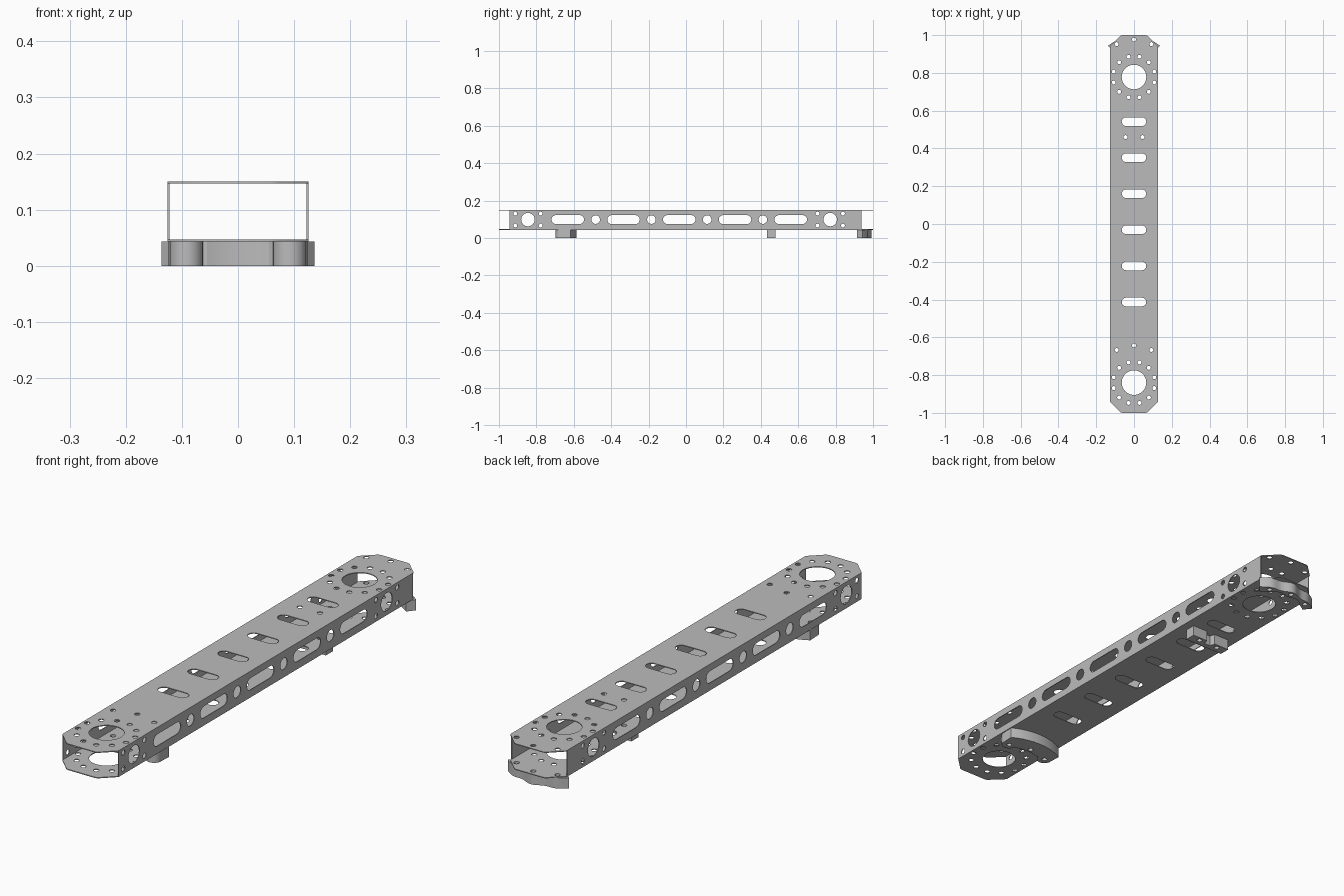
import bpy, bmesh
from math import sin, cos, radians, pi
from mathutils import Matrix

cube = bpy.data.objects.get("Cube")
if cube:
    bpy.data.objects.remove(cube, do_unlink=True)

metal = bpy.data.materials.new("grey metal")
metal.use_nodes = True
GREY = (0.5, 0.5, 0.5, 1)
metal.diffuse_color = GREY
metal.node_tree.nodes["Principled BSDF"].inputs["Base Color"].default_value = GREY

W, TOP, BASE, T = 0.126, 0.15, 0.0435, 0.0035   # half width, tube top, tube base, sheet
REAR, FRONT = 0.778, -0.84                      # centres of the large bores
BOLT = 0.0105


def circle(x, y, r, n=20):
    return [(x + r * cos(2 * pi * i / n), y + r * sin(2 * pi * i / n)) for i in range(n)]


def slot(x, y, half, r, n=10):
    """Stadium lying along local x."""
    pts = []
    for side, start in ((1, -pi / 2), (-1, pi / 2)):
        pts += [(x + side * (half - r) + r * cos(start + pi * i / n),
                 y + r * sin(start + pi * i / n)) for i in range(n + 1)]
    return pts


def sheet(name, loops, depth, matrix):
    """Extrude an outline with holes from local z = 0 to depth."""
    cu = bpy.data.curves.new(name, "CURVE")
    cu.dimensions, cu.fill_mode, cu.extrude = "2D", "BOTH", depth / 2
    for loop in loops:
        sp = cu.splines.new("POLY")
        sp.points.add(len(loop) - 1)
        for p, (x, y) in zip(sp.points, loop):
            p.co = (x, y, 0, 1)
        sp.use_cyclic_u = True
    tmp = bpy.data.objects.new(name + "_profile", cu)
    bpy.context.collection.objects.link(tmp)
    dg = bpy.context.evaluated_depsgraph_get()
    me = bpy.data.meshes.new_from_object(tmp.evaluated_get(dg))
    bpy.data.objects.remove(tmp, do_unlink=True)
    me.transform(matrix @ Matrix.Translation((0, 0, depth / 2)))
    bm = bmesh.new()
    bm.from_mesh(me)
    bmesh.ops.remove_doubles(bm, verts=bm.verts, dist=1e-5)
    bmesh.ops.recalc_face_normals(bm, faces=bm.faces)
    bm.to_mesh(me)
    bm.free()
    me.materials.clear()
    me.materials.append(metal)
    me.name = name
    ob = bpy.data.objects.new(name, me)
    bpy.context.collection.objects.link(ob)
    bpy.ops.object.select_all(action="DESELECT")
    ob.select_set(True)
    bpy.context.view_layer.objects.active = ob
    bpy.ops.object.shade_smooth_by_angle(angle=radians(30))
    return ob


def polar(cy, r, deg):
    return r * cos(radians(deg)), cy + r * sin(radians(deg))


# Top and bottom plates: chamfered ends, bores, bolt rings and slots
rear_bolts = [(-0.092, 0.952), (0, 0.976), (0.092, 0.952)]
front_bolts = [(-0.092, -0.667), (0, -0.643), (0.092, -0.667)]
mid_bolts = [(-0.045, 0.46), (0.045, 0.46)]
plate = [[(-W, -0.943), (-0.07, -0.997), (-0.06, -1), (0.06, -1), (0.07, -0.997), (W, -0.943),
          (W, 0.943), (0.07, 0.997), (0.06, 1), (-0.06, 1), (-0.07, 0.997), (-W, 0.943)]]
for cy in (REAR, FRONT):
    plate.append(circle(0, cy, 0.065, 40))
    for k in range(12):
        plate.append(circle(*polar(cy, 0.111, 15 + 30 * k), BOLT, 14))
plate += [circle(x, y, BOLT, 14) for x, y in rear_bolts + front_bolts + mid_bolts]
plate += [slot(0, 0.542 - 0.191 * i, 0.065, 0.023) for i in range(6)]
sheet("top_plate", plate, T, Matrix.Translation((0, 0, TOP - T)))
sheet("bottom_plate", plate, T, Matrix.Translation((0, 0, BASE)))

# Side walls: alternating slots and round holes, bolt squares at both ends
zc = 0.098
wall = [[(-0.943, BASE + T), (0.938, BASE + T), (0.938, TOP - T), (-0.943, TOP - T)]]
wall += [slot(-0.632 + 0.298 * i, zc, 0.087, 0.024) for i in range(5)]
wall += [circle(-0.483 + 0.298 * i, zc, 0.023) for i in range(4)]
for cy in (-0.845, 0.771):
    wall.append(circle(cy, zc, 0.036, 32))
    wall += [circle(cy + dy, zc + dz, BOLT, 14) for dy in (-0.068, 0.068) for dz in (-0.032, 0.032)]
upright = Matrix(((0, 0, 1, 0), (1, 0, 0, 0), (0, 1, 0, 0), (0, 0, 0, 1)))
for name, x in (("left_wall", W - T), ("right_wall", -W)):
    sheet(name, wall, T, Matrix.Translation((x, 0, 0)) @ upright)

# Rear mount: arc that narrows between its three bolt bosses
angles = [50.5 + 79 * i / 48 for i in range(49)]


def waist(a):
    return 0.012 * (0.5 - 0.5 * cos(2 * pi * (a - 90) / 28)) if abs(a - 90) < 28 else 0


rear = [polar(REAR, 0.215 - waist(a), a) for a in angles]
rear += [polar(REAR, 0.176 + waist(a), a) for a in reversed(angles)]
sheet("rear_mount", [rear] + [circle(x, y, BOLT, 14) for x, y in rear_bolts], BASE, Matrix())

# Front mount: wide arc with rounded bosses on its inner side
outer = [polar(FRONT, 0.255, 61 + 58 * i / 32) for i in range(33)]
inner = [polar(FRONT, 0.18, 108 - 36 * i / 16) for i in range(17)]


def boss_end(side):
    """Rounded corner around an outer bolt, from the arc end inwards."""
    return [(side * (0.092 + 0.03 * cos(radians(a))), -0.667 + 0.03 * sin(radians(a)))
            for a in range(10, -181, -19)]


front = outer + boss_end(-1) + inner + boss_end(1)[::-1]
sheet("front_mount", [front] + [circle(x, y, BOLT, 14) for x, y in front_bolts], BASE, Matrix())

# Middle mount: short bar with a notch between two bolt pads
middle = [(-0.09, 0.433), (0.09, 0.433), (0.09, 0.478), (0.02, 0.478),
          (0.014, 0.455), (-0.014, 0.455), (-0.02, 0.478), (-0.09, 0.478)]
sheet("middle_mount", [middle] + [circle(x, y, BOLT, 14) for x, y in mid_bolts], BASE, Matrix())
